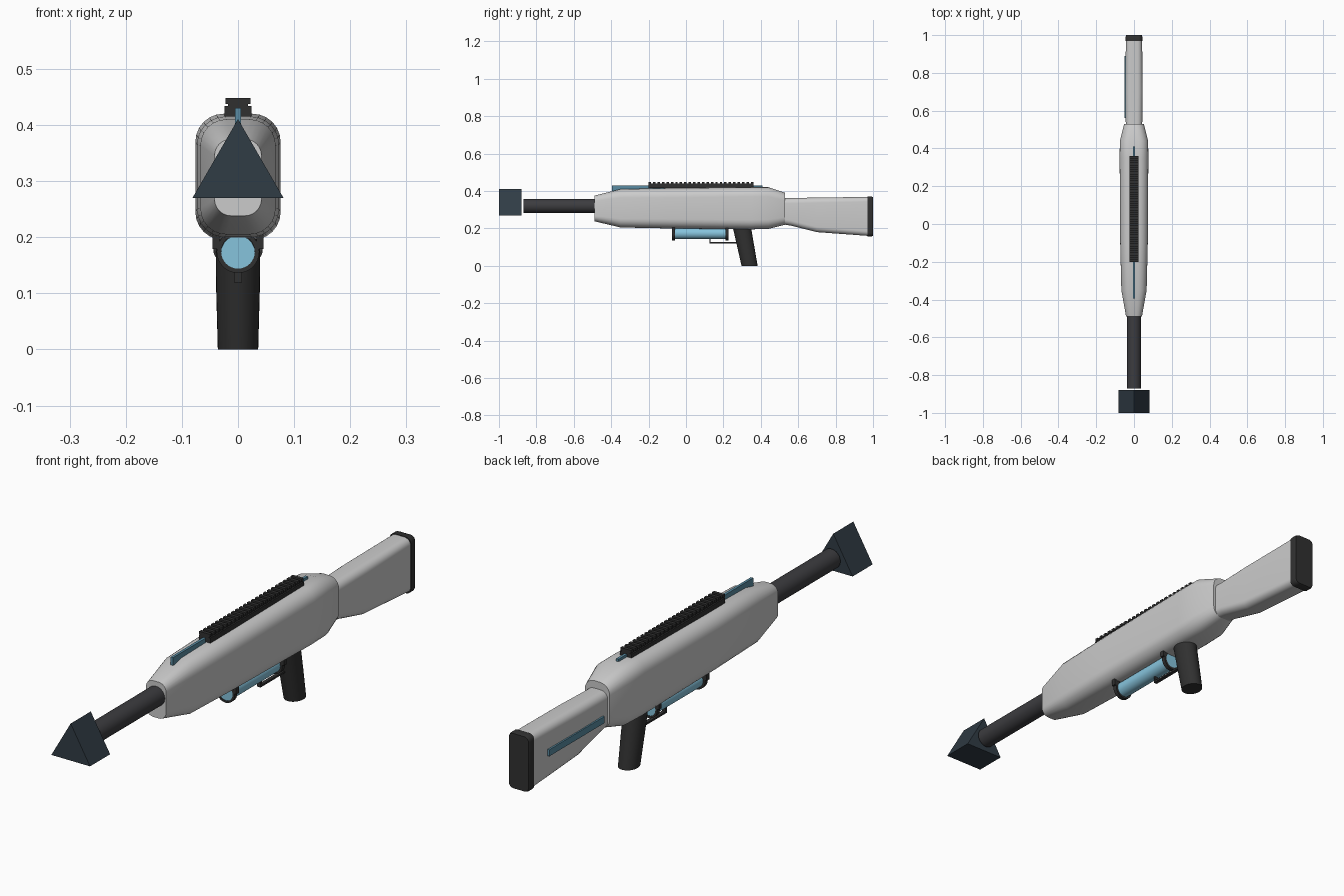
import bpy, bmesh, math
from mathutils import Matrix, Vector

if "Cube" in bpy.data.objects:
    bpy.data.objects.remove(bpy.data.objects["Cube"])


def material(name, color):
    m = bpy.data.materials.new(name)
    m.diffuse_color = (*color, 1)
    m.use_nodes = True
    m.node_tree.nodes["Principled BSDF"].inputs["Base Color"].default_value = m.diffuse_color
    return m


LIGHT = material("light_shell", (0.62, 0.62, 0.65))
DARK = material("dark_polymer", (0.03, 0.03, 0.03))
STEEL = material("barrel_steel", (0.045, 0.045, 0.05))
NAVY = material("muzzle_navy", (0.03, 0.045, 0.06))
BLUE = material("blue_energy", (0.24, 0.55, 0.72))
TEAL = material("teal_strip", (0.10, 0.26, 0.36))


def finish(name, bm, mat, smooth=True):
    bmesh.ops.recalc_face_normals(bm, faces=bm.faces)
    me = bpy.data.meshes.new(name)
    bm.to_mesh(me)
    bm.free()
    ob = bpy.data.objects.new(name, me)
    bpy.context.collection.objects.link(ob)
    me.materials.append(mat)
    if smooth:
        bpy.ops.object.select_all(action='DESELECT')
        ob.select_set(True)
        bpy.context.view_layer.objects.active = ob
        bpy.ops.object.shade_smooth_by_angle(angle=math.radians(35))
    return ob


def add_box(bm, x, y, z):
    """Box from (min, max) pairs."""
    c = [(a + b) / 2 for a, b in (x, y, z)]
    s = [b - a for a, b in (x, y, z)]
    bmesh.ops.create_cube(bm, size=1, matrix=Matrix.Translation(c) @ Matrix.Diagonal((*s, 1)))


def box(name, x, y, z, mat):
    bm = bmesh.new()
    add_box(bm, x, y, z)
    return finish(name, bm, mat, False)


def loft(name, sections, mat, n=6):
    """Rounded-rectangle sections along y: (y, z_low, z_high, half_width, radius)."""
    bm = bmesh.new()
    rings = []
    for y, z0, z1, w, r in sections:
        ring = []
        for k, (sx, zc) in enumerate(((1, z1 - r), (-1, z1 - r), (-1, z0 + r), (1, z0 + r))):
            for i in range(n + 1):
                a = math.pi / 2 * (k + i / n)
                ring.append(bm.verts.new((sx * (w - r) + r * math.cos(a), y, zc + r * math.sin(a))))
        rings.append(ring)
    for a, b in zip(rings, rings[1:]):
        for i in range(len(a)):
            j = (i + 1) % len(a)
            bm.faces.new((a[i], a[j], b[j], b[i]))
    bm.faces.new(rings[0])
    bm.faces.new(rings[-1])
    return finish(name, bm, mat)


def cylinder_y(name, y0, y1, z, r, mat, sides=32, smooth=True):
    bm = bmesh.new()
    m = Matrix.Translation((0, (y0 + y1) / 2, z)) @ Matrix.Rotation(math.pi / 2, 4, 'X')
    # sides start at the top so a 3-sided prism points up
    m = m @ Matrix.Rotation(math.pi / 2, 4, 'Z')
    bmesh.ops.create_cone(bm, cap_ends=True, segments=sides, radius1=r, radius2=r,
                          depth=y1 - y0, matrix=m)
    if sides == 3:
        top = max(bm.verts, key=lambda v: v.co.z)
        if abs(top.co.x) > 0.01 or sum(v.co.z > z for v in bm.verts) > 2:
            bmesh.ops.rotate(bm, verts=bm.verts, cent=(0, 0, z),
                             matrix=Matrix.Rotation(
                                 math.atan2(top.co.x, top.co.z - z) * -1, 3, 'Y'))
    return finish(name, bm, mat, smooth)


# main body shell
loft("body", [(-0.49, 0.238, 0.375, 0.042, 0.03), (-0.35, 0.205, 0.41, 0.067, 0.046),
              (-0.10, 0.200, 0.415, 0.073, 0.050), (0.35, 0.195, 0.42, 0.076, 0.050),
              (0.44, 0.197, 0.42, 0.075, 0.050), (0.53, 0.22, 0.39, 0.052, 0.04)], LIGHT)

# shoulder stock and butt pad
loft("stock", [(0.50, 0.225, 0.362, 0.043, 0.028), (0.56, 0.215, 0.362, 0.044, 0.028),
               (0.70, 0.180, 0.365, 0.046, 0.028), (0.975, 0.160, 0.368, 0.043, 0.025)], LIGHT)
loft("butt_pad", [(0.97, 0.157, 0.370, 0.044, 0.02), (0.993, 0.157, 0.370, 0.044, 0.02),
                  (1.0, 0.160, 0.367, 0.041, 0.018)], DARK)
box("stock_strip", (-0.051, -0.040), (0.56, 0.89), (0.258, 0.283), TEAL)

# barrel and three-sided muzzle
cylinder_y("barrel", -0.87, -0.45, 0.32, 0.037, STEEL)
cylinder_y("muzzle", -1.0, -0.88, 0.317, 0.0935, NAVY, 3, False)

# top rail with cross teeth over a long strip
box("top_strip", (-0.005, 0.005), (-0.395, 0.41), (0.40, 0.43), TEAL)
bm = bmesh.new()
add_box(bm, (-0.024, 0.024), (-0.20, 0.36), (0.415, 0.434))
add_box(bm, (-0.018, 0.018), (-0.20, 0.36), (0.432, 0.439))
TEETH = 24
for i in range(TEETH):
    y = -0.20 + i * (0.56 - 0.013) / (TEETH - 1)
    add_box(bm, (-0.0225, 0.0225), (y, y + 0.013), (0.437, 0.448))
finish("top_rail", bm, DARK, False)

# energy canister with end rings and mounting lugs
cylinder_y("canister", -0.073, 0.223, 0.173, 0.030, BLUE)
for tag, y in (("front", -0.075), ("rear", 0.210)):
    bm = bmesh.new()
    rings = []
    for r, yy in ((0.030, y), (0.038, y), (0.038, y + 0.016), (0.030, y + 0.016)):
        rings.append([bm.verts.new((r * math.cos(a), yy, 0.174 + r * math.sin(a)))
                      for a in (math.tau * i / 32 for i in range(32))])
    for k in range(4):
        a, b = rings[k], rings[(k + 1) % 4]
        for i in range(32):
            j = (i + 1) % 32
            bm.faces.new((a[i], a[j], b[j], b[i]))
    finish("canister_ring_" + tag, bm, DARK)
    for side, s in (("left", -1), ("right", 1)):
        box(f"ring_lug_{tag}_{side}", tuple(sorted((s * 0.033, s * 0.045))),
            (y, y + 0.016), (0.179, 0.205), DARK)

# slanted oval pistol grip
bm = bmesh.new()
rings = []
for yc, z, w, d in ((0.340, 0.0, 0.036, 0.043), (0.318, 0.11, 0.039, 0.046),
                    (0.297, 0.215, 0.040, 0.049)):
    rings.append([bm.verts.new((w * math.cos(a), yc + d * math.sin(a), z))
                  for a in (math.tau * i / 32 for i in range(32))])
for a, b in zip(rings, rings[1:]):
    for i in range(32):
        j = (i + 1) % 32
        bm.faces.new((a[i], a[j], b[j], b[i]))
bm.faces.new(rings[0])
bm.faces.new(rings[-1])
finish("grip", bm, DARK)

# trigger guard
bm = bmesh.new()
add_box(bm, (-0.007, 0.007), (0.125, 0.285), (0.119, 0.126))
add_box(bm, (-0.007, 0.007), (0.125, 0.132), (0.119, 0.146))
finish("trigger_guard", bm, DARK, False)
